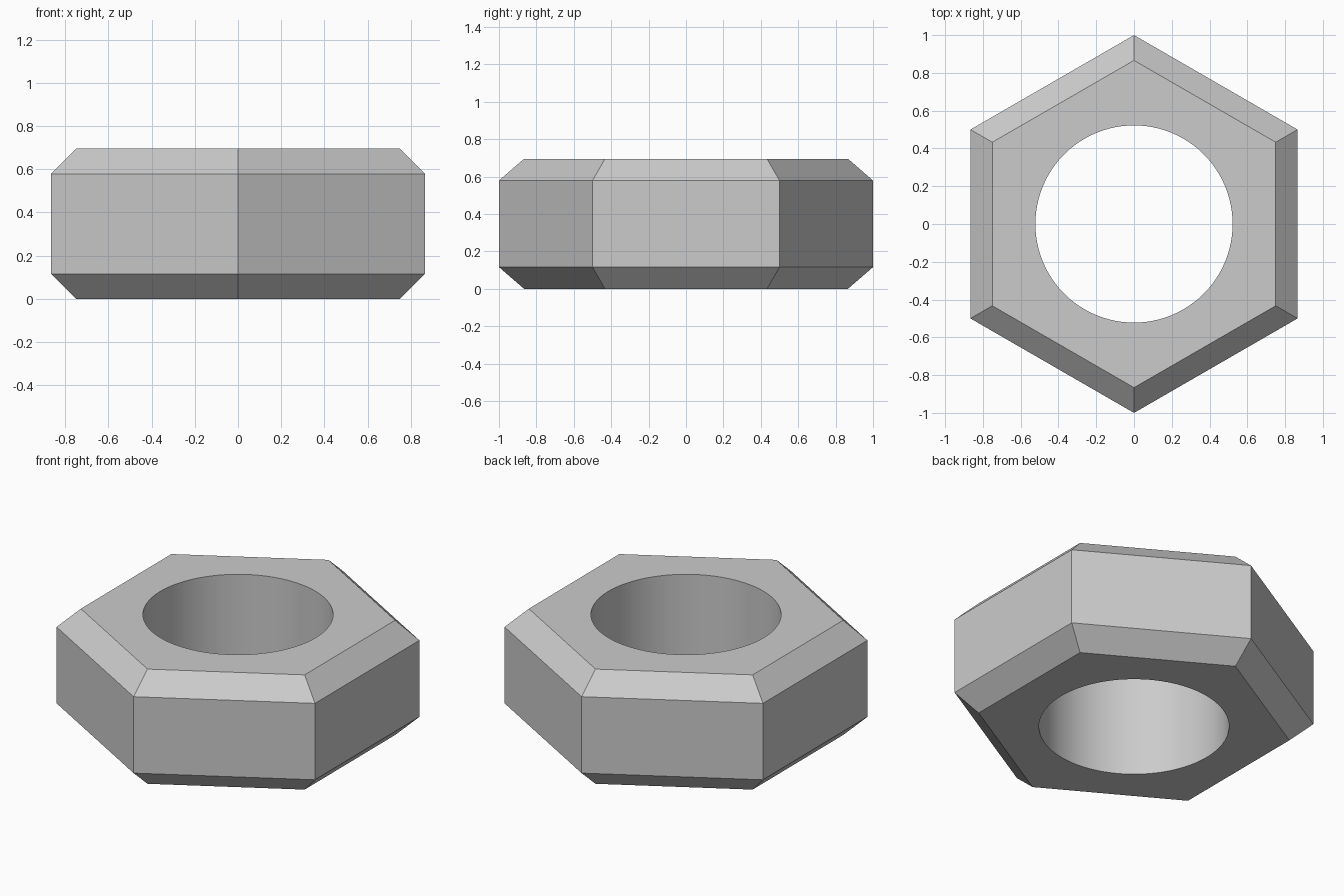
import bpy
import bmesh
import math

cube = bpy.data.objects.get("Cube")
if cube:
    bpy.data.objects.remove(cube, do_unlink=True)

RADIUS = 1.0        # corner radius of the hexagon
HEIGHT = 0.695
CHAMFER = 0.116     # equal inset and drop of the bevelled rims
HOLE = 0.522
STEPS = 16          # hole segments behind each hexagon side
INNER = RADIUS - CHAMFER / math.cos(math.pi / 6)

steel = bpy.data.materials.new("grey steel")
steel.use_nodes = True
colour = (0.6, 0.6, 0.6, 1)
steel.diffuse_color = colour
steel.node_tree.nodes["Principled BSDF"].inputs["Base Color"].default_value = colour

bm = bmesh.new()


def ring(radius, z, count):
    """Closed loop of vertices, starting at the +y corner."""
    angles = [math.pi / 2 + math.tau * i / count for i in range(count)]
    return [bm.verts.new((radius * math.cos(a), radius * math.sin(a), z)) for a in angles]


def skin(lower, upper):
    """Quads between two loops of equal length."""
    n = len(lower)
    for i in range(n):
        j = (i + 1) % n
        bm.faces.new((lower[i], lower[j], upper[j], upper[i]))


# Outer wall with a chamfer at each end
levels = [(INNER, 0), (RADIUS, CHAMFER), (RADIUS, HEIGHT - CHAMFER), (INNER, HEIGHT)]
hexes = [ring(r, z, 6) for r, z in levels]
for a, b in zip(hexes, hexes[1:]):
    skin(a, b)

# Round through hole
holes = [ring(HOLE, z, 6 * STEPS) for z in (0, HEIGHT)]
skin(holes[1], holes[0])

# Flat end faces, one sector per hexagon side
for outline, hole in ((hexes[0], holes[0]), (hexes[-1], holes[1])):
    for i in range(6):
        arc = [hole[(i * STEPS + k) % len(hole)] for k in range(STEPS + 1)]
        bm.faces.new([outline[i], outline[(i + 1) % 6]] + arc[::-1])

bmesh.ops.recalc_face_normals(bm, faces=bm.faces)
mesh = bpy.data.meshes.new("hex_nut")
bm.to_mesh(mesh)
bm.free()
mesh.materials.append(steel)

nut = bpy.data.objects.new("hex_nut", mesh)
bpy.context.collection.objects.link(nut)
bpy.ops.object.select_all(action='DESELECT')
nut.select_set(True)
bpy.context.view_layer.objects.active = nut
bpy.ops.object.shade_smooth_by_angle(angle=math.radians(30))
